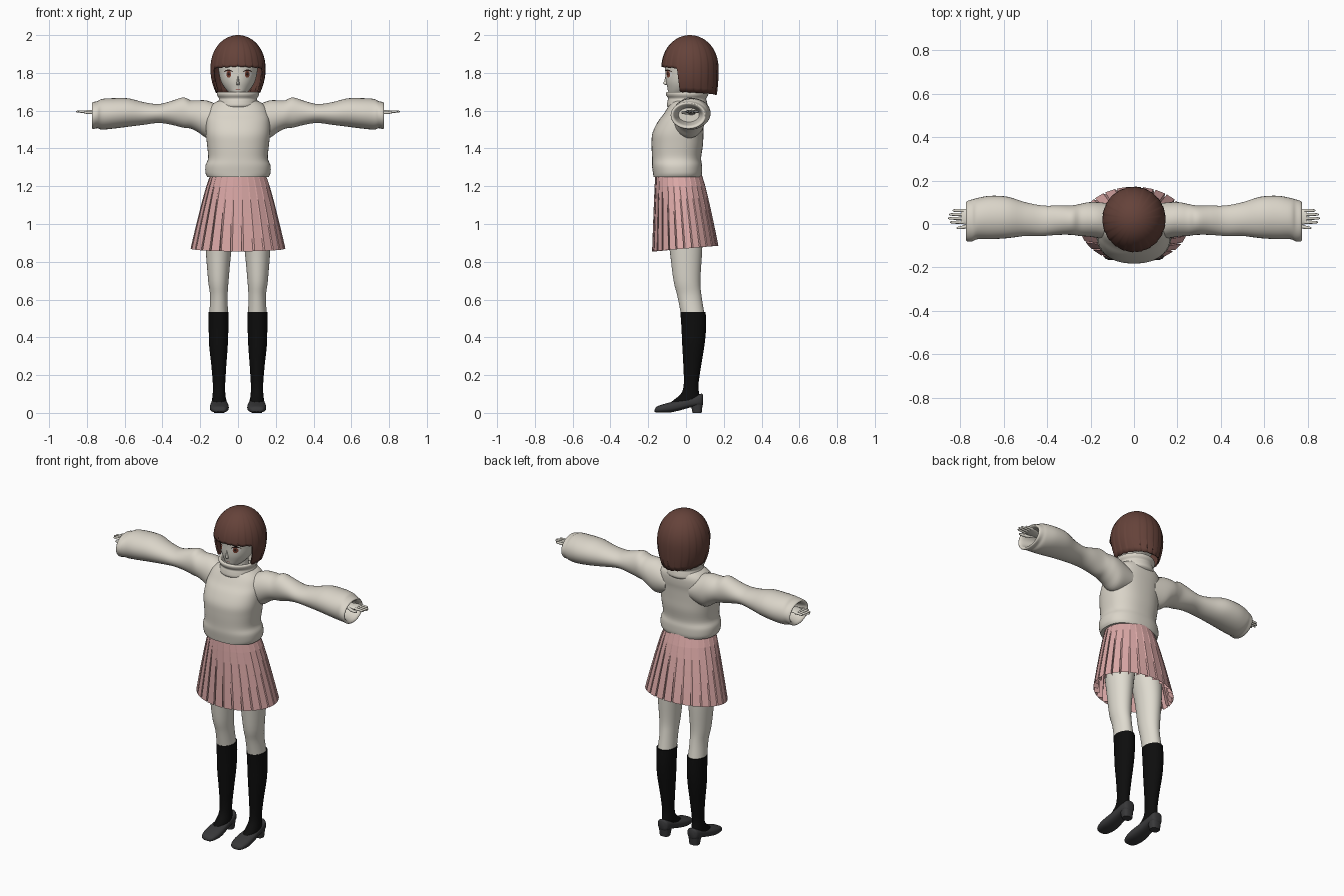
import bpy, bmesh, math
from math import sin, cos, pi, radians
from mathutils import Vector
from mathutils.bvhtree import BVHTree

cube = bpy.data.objects.get("Cube")
if cube:
    bpy.data.objects.remove(cube, do_unlink=True)


def material(name, *rgb):
    m = bpy.data.materials.new(name)
    m.use_nodes = True
    m.diffuse_color = (*rgb, 1)
    bsdf = next(n for n in m.node_tree.nodes if n.type == 'BSDF_PRINCIPLED')
    bsdf.inputs["Base Color"].default_value = (*rgb, 1)
    return m


SKIN = material("skin", .74, .71, .63)
KNIT = material("cream knit", .7, .66, .58)
PINK = material("pink cloth", .72, .4, .39)
HAIR = material("brown hair", .13, .055, .042)
SOCK = material("black sock", .004, .004, .004)
SHOE = material("dark grey shoe", .04, .04, .042)
WHITE = material("eye white", .8, .78, .75)
IRIS = material("red brown iris", .22, .06, .035)
DARK = material("dark lash", .03, .012, .01)
LIP = material("lip", .45, .2, .17)


def finish(name, verts, faces, mat, mirror=False, angle=40):
    """Make an object from geometry, clean it and shade it."""
    mesh = bpy.data.meshes.new(name)
    mesh.from_pydata(verts, [], faces)
    bm = bmesh.new()
    bm.from_mesh(mesh)
    bmesh.ops.remove_doubles(bm, verts=bm.verts, dist=.00005)
    bmesh.ops.recalc_face_normals(bm, faces=bm.faces)
    bm.to_mesh(mesh)
    bm.free()
    mesh.materials.append(mat)
    ob = bpy.data.objects.new(name, mesh)
    bpy.context.collection.objects.link(ob)
    bpy.ops.object.select_all(action='DESELECT')
    ob.select_set(True)
    bpy.context.view_layer.objects.active = ob
    if angle:
        bpy.ops.object.shade_smooth_by_angle(angle=radians(angle))
    if mirror:
        ob.modifiers.new("Mirror", 'MIRROR').use_mirror_merge = False
    return ob


def grid_faces(rows, n, wrap=True):
    last = n if wrap else n - 1
    return [(r * n + i, r * n + (i + 1) % n, (r + 1) * n + (i + 1) % n, (r + 1) * n + i)
            for r in range(rows - 1) for i in range(last)]


def catmull(a, b, c, d, t):
    return b + .5 * t * (c - a + t * (2 * a - 5 * b + 4 * c - d + t * (3 * (b - c) + d - a)))


def loft(name, axis, rings, mat, mirror=False, n=32, steps=4, power=1.0, angle=50):
    """Smooth capped tube through rings of (position, low a, high a, low b, high b)."""
    fine = []
    for k in range(len(rings) - 1):
        quad = [rings[max(0, min(len(rings) - 1, k + j))] for j in (-1, 0, 1, 2)]
        fine += [[catmull(*p, s / steps) for p in zip(*quad)] for s in range(steps)]
    fine.append(rings[-1])
    order = {'x': (0, 1, 2), 'y': (1, 0, 2), 'z': (2, 0, 1)}[axis]
    verts = []
    for pos, a0, a1, b0, b1 in fine:
        for i in range(n):
            c, s = cos(2 * pi * i / n), sin(2 * pi * i / n)
            c, s = (math.copysign(abs(v) ** power, v) for v in (c, s))
            v = [0, 0, 0]
            v[order[0]] = pos
            v[order[1]] = (a0 + a1) / 2 + c * (a1 - a0) / 2
            v[order[2]] = (b0 + b1) / 2 + s * (b1 - b0) / 2
            verts.append(v)
    faces = grid_faces(len(fine), n)
    faces += [tuple(range(n)), tuple(range(len(verts) - n, len(verts)))]
    return finish(name, verts, faces, mat, mirror, angle)


# Sweater body, rolled collar and sleeves
loft("sweater_body", 'z', [(z, -w, w, f, b) for z, w, f, b in (
    (1.25, .163, -.172, .08), (1.27, .172, -.175, .085), (1.31, .172, -.18, .085),
    (1.35, .158, -.18, .08), (1.42, .164, -.182, .09), (1.48, .17, -.178, .092),
    (1.54, .17, -.15, .095), (1.58, .165, -.12, .1), (1.62, .15, -.095, .1),
    (1.65, .11, -.075, .09), (1.66, .07, -.05, .07))], KNIT, n=48, power=.85)
loft("collar", 'z', [(z, -w, w, .006 - w, .006 + w) for z, w in (
    (1.61, .09), (1.625, .107), (1.65, .104), (1.665, .101), (1.68, .11),
    (1.693, .112), (1.7, .104), (1.69, .093), (1.64, .085))], KNIT, n=40)
loft("sleeve", 'x', [
    (.08, -.08, .09, 1.47, 1.62), (.16, -.065, .1, 1.455, 1.652), (.21, -.058, .1, 1.485, 1.655),
    (.25, -.055, .092, 1.505, 1.655), (.29, -.05, .085, 1.51, 1.67), (.35, -.05, .085, 1.525, 1.652),
    (.42, -.055, .085, 1.535, 1.635), (.5, -.055, .1, 1.525, 1.645), (.58, -.065, .125, 1.515, 1.665),
    (.66, -.07, .13, 1.505, 1.666), (.72, -.07, .12, 1.5, 1.662), (.745, -.08, .113, 1.507, 1.65),
    (.768, -.08, .106, 1.503, 1.645), (.772, -.07, .097, 1.513, 1.636),
    (.75, -.058, .085, 1.525, 1.625), (.66, -.04, .07, 1.54, 1.615)], KNIT, mirror=True)

# Hands
loft("palm", 'x', [(.64, .005, .05, 1.575, 1.605), (.72, .005, .055, 1.583, 1.605),
                   (.76, -.003, .066, 1.585, 1.605), (.795, 0, .07, 1.588, 1.603)],
     SKIN, mirror=True, n=16)
for label, y, tip in (("index", .008, .848), ("middle", .026, .857),
                      ("ring", .044, .853), ("little", .062, .837)):
    loft(label + "_finger", 'x', [(x, y - r, y + r, 1.595 - r, 1.595 + r) for x, r in (
        (.785, .008), (.82, .007), (tip - .006, .005), (tip, .001))], SKIN, mirror=True, n=10, steps=2)
loft("thumb", 'x', [(x, y - r, y + r, 1.59 - r, 1.59 + r) for x, y, r in (
    (.735, .01, .01), (.775, -.012, .009), (.81, -.018, .006), (.817, -.018, .001))],
     SKIN, mirror=True, n=10, steps=2)

# Pleated skirt with knife folds tucked under each other
PLEATS, ROWS = 26, 7
verts = []
for r in range(ROWS):
    t = r / (ROWS - 1)
    for p in range(PLEATS):
        for u, tuck in ((0, 0), (.82, 0), (.66, 1)):
            a = 2 * pi * (p + u) / PLEATS
            k = 1 - tuck * (.02 + .1 * t)
            grow = t ** .85
            front, back = -.163 - .017 * grow, .083 + .089 * grow
            x = cos(a) * k * (.145 + .106 * grow)
            y = (front + back) / 2 + sin(a) * k * (back - front) / 2
            z = 1.265 - t * (.395 - .015 * sin(a))
            verts.append((x, y, z))
finish("pleated_skirt", verts, grid_faces(ROWS, PLEATS * 3), PINK, angle=0)

# Legs, socks and shoes
loft("leg", 'z', [
    (1.2, .002, .14, -.11, .07), (1.05, .004, .172, -.11, .085), (.95, .02, .175, -.1, .088),
    (.85, .036, .17, -.085, .085), (.7, .05, .158, -.066, .076), (.62, .055, .148, -.046, .082),
    (.52, .053, .152, -.026, .098)], SKIN, mirror=True)
loft("sock", 'z', [
    (.535, .05, .155, -.03, .104), (.45, .051, .155, -.024, .106), (.36, .054, .153, -.02, .098),
    (.25, .062, .141, -.014, .08), (.15, .068, .133, -.012, .066), (.1, .067, .134, -.028, .07),
    (.06, .062, .138, -.075, .076), (.04, .065, .135, -.09, .075)], SOCK, mirror=True)
loft("shoe", 'y', [
    (-.166, .08, .115, .006, .018), (-.155, .062, .136, .002, .033), (-.12, .051, .147, .001, .046),
    (-.08, .049, .149, .003, .057), (-.03, .054, .145, .014, .068), (.02, .06, .14, .028, .08),
    (.06, .062, .138, .034, .094), (.082, .068, .132, .036, .102), (.09, .08, .12, .045, .095)],
     SHOE, mirror=True, power=.75)
loft("shoe_heel", 'z', [(0, .072, .128, .035, .083), (.045, .067, .133, .025, .088)],
     SHOE, mirror=True, n=20, steps=1, power=.7)

# Head, neck and nose
head = loft("head", 'z', [(z, -w, w, f, b) for z, w, f, b in (
    (1.675, .018, -.075, -.02), (1.69, .042, -.09, .03), (1.72, .07, -.098, .08),
    (1.755, .09, -.106, .12), (1.8, .101, -.109, .14), (1.85, .105, -.109, .14),
    (1.92, .088, -.08, .115), (1.95, .05, -.04, .08))], SKIN, n=40)
loft("neck", 'z', [(z, -.05, .05, -.035, .065) for z in (1.6, 1.74)], SKIN, n=24, steps=1)
loft("nose", 'z', [(1.736, -.008, .008, -.108, -.09), (1.744, -.008, .008, -.122, -.09),
                   (1.755, -.006, .006, -.116, -.09), (1.785, -.003, .003, -.108, -.09)],
     SKIN, n=12, steps=2)

# Painted face details laid on the skin
skin_tree = BVHTree.FromPolygons([v.co.copy() for v in head.data.vertices],
                                 [tuple(p.vertices) for p in head.data.polygons])


def decal(name, cx, cz, rx, rz, mat, lift, bend=0, mirror=True):
    n, rows = 24, 5
    verts = []
    for r in range(rows):
        for i in range(n):
            a, s = 2 * pi * i / n, r / (rows - 1)
            u = cos(a) * s
            x, z = cx + u * rx, cz + sin(a) * s * rz - bend * u * u
            hit = skin_tree.ray_cast(Vector((x, -1, z)), Vector((0, 1, 0)))[0]
            verts.append((x, (hit.y if hit else -.09) - lift, z))
    finish(name, verts, grid_faces(rows, n), mat, mirror)


decal("eye_white", .05, 1.793, .021, .018, WHITE, .0015)
decal("iris", .049, 1.793, .013, .018, IRIS, .0025)
decal("pupil", .049, 1.794, .006, .009, DARK, .0035)
decal("upper_lash", .051, 1.814, .024, .004, DARK, .0045, bend=.009)
decal("mouth", 0, 1.712, .014, .0025, LIP, .0015, mirror=False)

# Bobbed hair: a rippled cap with a straight fringe and an open face
COLS, ROWS = 176, 20
verts = []
for r in range(ROWS):
    t = r / (ROWS - 1)
    for i in range(COLS):
        a = 2 * pi * i / COLS
        d = min(a, 2 * pi - a)
        lock = (i % 8) / 8
        side = min(1, max(0, (d - 1.1) / .08))
        edge = 1.832 - .008 * d - .125 * side + .008 * abs(lock - .5)
        z = 2 - (2 - edge) * (1 - cos(t * pi / 2))
        up, low = max(0, z - 1.82) / .18, max(0, 1.82 - z) / .12
        dome = max(0, 1 - up ** 2.15) ** .5 * (1 + .025 * t * (lock - .6))
        verts.append((sin(a) * .146 * dome * (1 - .18 * low ** 2),
                      .021 - cos(a) * .151 * dome * (1 - .05 * low ** 2), z))
hair = finish("bobbed_hair", verts, grid_faces(ROWS, COLS), HAIR, angle=35)
shell = hair.modifiers.new("Thickness", 'SOLIDIFY')
shell.thickness = .008
shell.offset = -1
